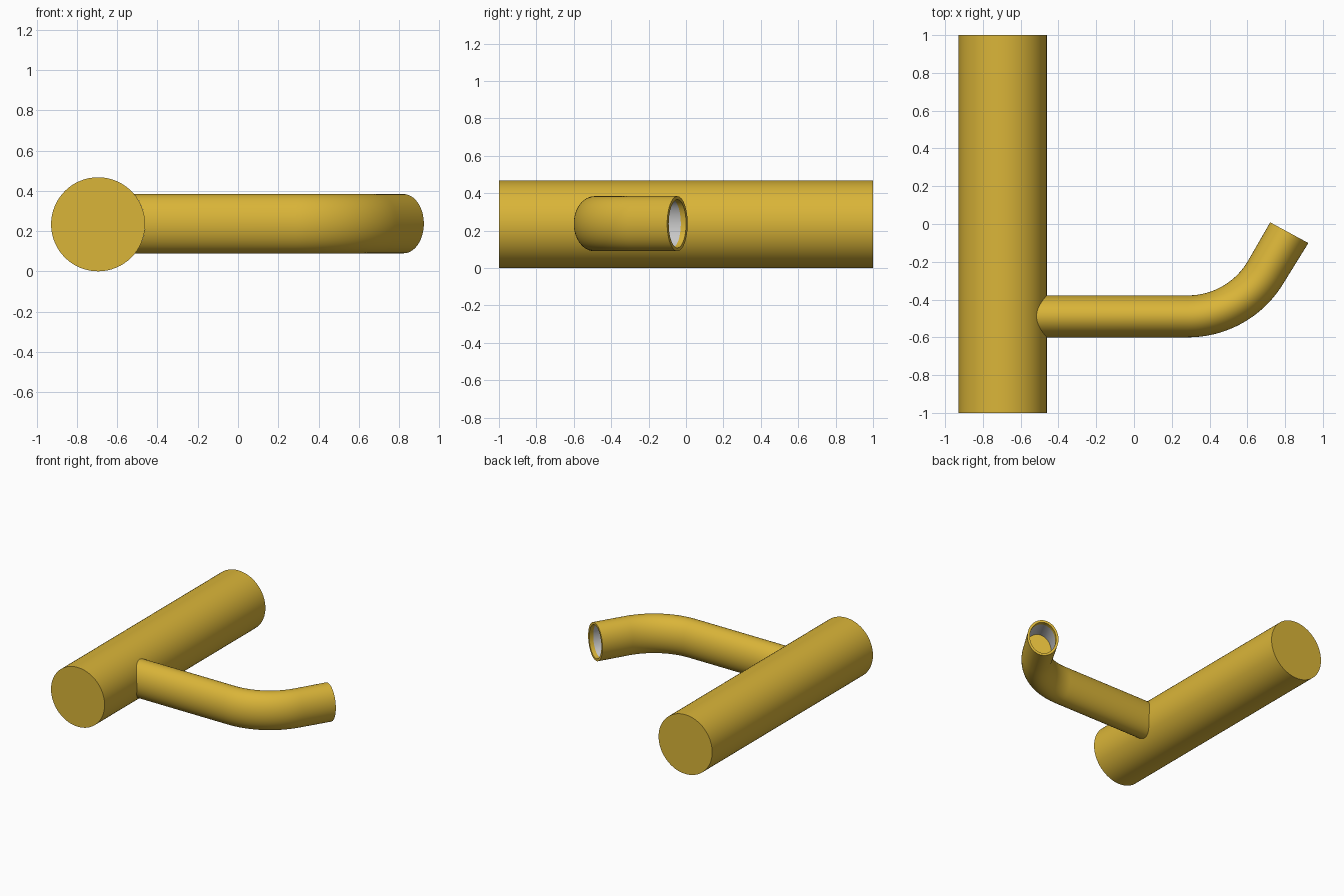
import bpy, bmesh
from math import sin, cos, pi, radians, sqrt
from mathutils import Vector

if "Cube" in bpy.data.objects:
    bpy.data.objects.remove(bpy.data.objects["Cube"])

SIDES = 64
R, CX, CZ = 0.2335, -0.695, 0.2335      # main cylinder
PY, PZ = -0.489, 0.2365                 # branch axis
HW, HH = 0.111, 0.147                   # branch half width and half height
BX, BR, BEND = 0.285, 0.48, radians(59)  # bend start, radius, angle
WALL, LIP, DEPTH = 0.018, 0.032, 0.18   # socket in the open end

gold = bpy.data.materials.new("gold")
gold.diffuse_color = (0.70, 0.46, 0.04, 1)
gold.use_nodes = True
gold.node_tree.nodes["Principled BSDF"].inputs["Base Color"].default_value = gold.diffuse_color


def ring(center, angle, hw, hh):
    """Upright ellipse facing along the given heading."""
    side = Vector((sin(angle), -cos(angle), 0))
    return [center + side * hw * cos(2 * pi * i / SIDES)
            + Vector((0, 0, hh * sin(2 * pi * i / SIDES))) for i in range(SIDES)]


def loft(name, rings, mat=None, cap_start=False, cap_end=False):
    bm = bmesh.new()
    vs = [[bm.verts.new(p) for p in r] for r in rings]
    for a, b in zip(vs, vs[1:]):
        for i in range(SIDES):
            j = (i + 1) % SIDES
            bm.faces.new((a[i], a[j], b[j], b[i]))
    if cap_start:
        bm.faces.new(vs[0][::-1])
    if cap_end:
        bm.faces.new(vs[-1])
    me = bpy.data.meshes.new(name)
    bm.to_mesh(me)
    bm.free()
    ob = bpy.data.objects.new(name, me)
    bpy.context.collection.objects.link(ob)
    if mat:
        me.materials.append(mat)
    bpy.ops.object.select_all(action='DESELECT')
    ob.select_set(True)
    bpy.context.view_layer.objects.active = ob
    bpy.ops.object.shade_smooth_by_angle(angle=radians(35))
    return ob


# Main cylinder
loft("main_cylinder", [ring(Vector((CX, y, CZ)), pi / 2, R, R) for y in (-1, 1)],
     gold, True, True)

# Branch: start trimmed to the cylinder, straight run, bend, open end with lip
start = ring(Vector((0, PY, PZ)), 0, HW, HH)
for p in start:
    p.x = CX + sqrt(R * R - (p.z - CZ) ** 2)
rings = [start]
for k in range(25):
    a = BEND * k / 24
    rings.append(ring(Vector((BX + BR * sin(a), PY + BR * (1 - cos(a)), PZ)), a, HW, HH))
END_A = radians(61.5)
end = Vector((0.822, -0.046, PZ))
back = Vector((cos(END_A), sin(END_A), 0))
EW = 0.115
rings.append(ring(end, END_A, EW, HH))


def inner(depth):
    return ring(end - back * depth, END_A, EW - WALL, HH - WALL)


rings += [inner(0), inner(LIP)]
loft("branch_pipe", rings, gold)

# Grey socket wall and the floor that closes it
loft("socket_lining", [inner(LIP), inner(DEPTH)])
loft("socket_floor", [inner(DEPTH + 0.002), inner(DEPTH)], gold, False, True)
